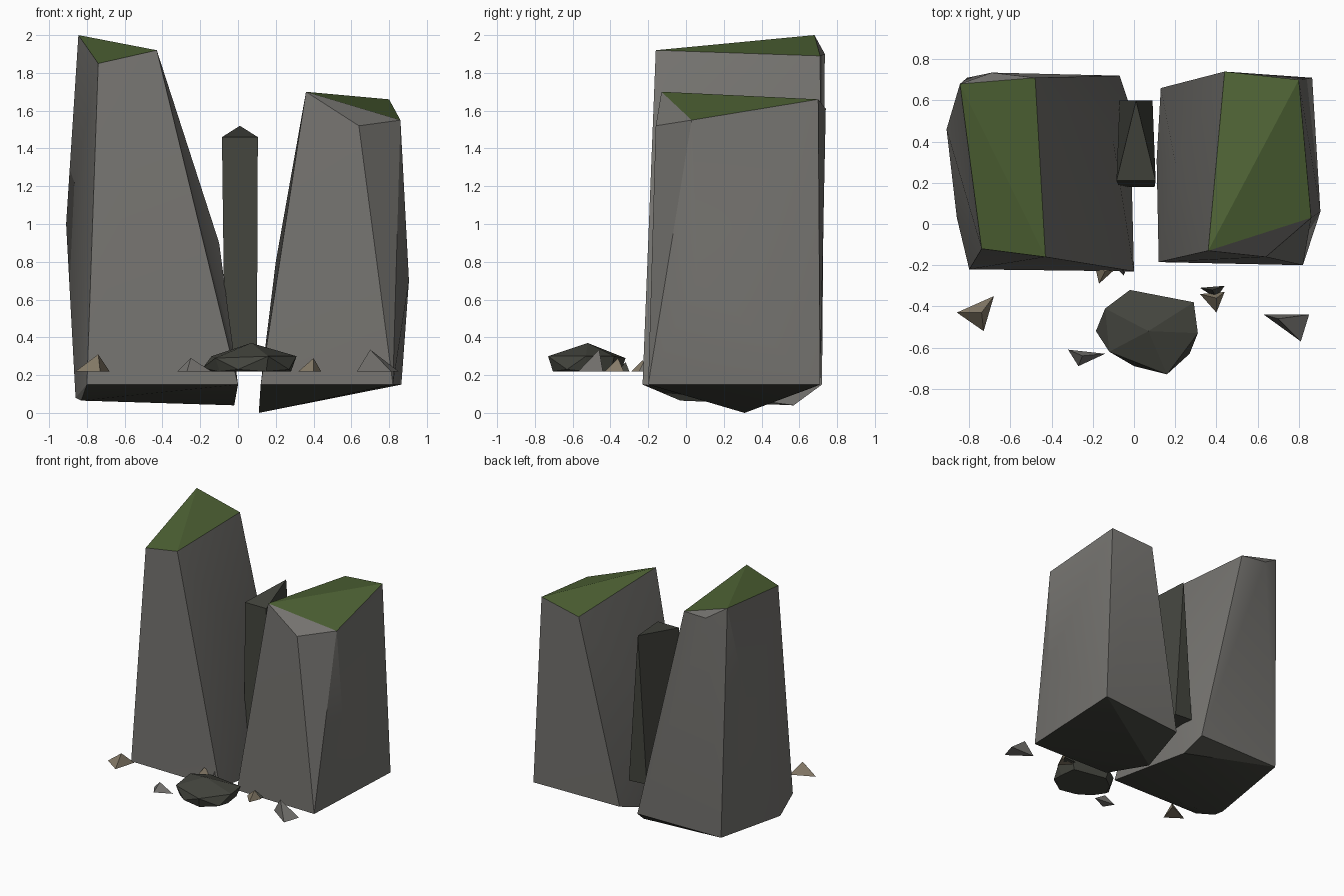
import bpy, bmesh


def mat(name, rgb):
    m = bpy.data.materials.new(name)
    m.diffuse_color = (*rgb, 1)
    return m


ROCK = mat("grey rock", (0.178, 0.173, 0.161))
MOSS = mat("moss green", (0.077, 0.124, 0.035))
DARK = mat("dark rock", (0.057, 0.059, 0.048))
TAN = mat("tan stone", (0.24, 0.20, 0.14))


def hull(name, points, mats, smooth=True):
    """Convex stone around corner points; tops get the 2nd material, undersides the 3rd."""
    bm = bmesh.new()
    for p in points:
        bm.verts.new(p)
    bmesh.ops.convex_hull(bm, input=bm.verts[:])
    loose = [v for v in bm.verts if not v.link_faces]
    bmesh.ops.delete(bm, geom=loose, context='VERTS')
    bmesh.ops.recalc_face_normals(bm, faces=bm.faces[:])
    for f in bm.faces:
        f.normal_update()
        if len(mats) > 1:
            if f.normal.z > 0.82:
                f.material_index = 1
            elif f.normal.z < -0.6:
                f.material_index = 2
    me = bpy.data.meshes.new(name)
    bm.to_mesh(me)
    bm.free()
    for m in mats:
        me.materials.append(m)
    ob = bpy.data.objects.new(name, me)
    bpy.context.collection.objects.link(ob)
    if smooth:
        bpy.ops.object.select_all(action='DESELECT')
        ob.select_set(True)
        bpy.context.view_layer.objects.active = ob
        bpy.ops.object.shade_smooth_by_angle(angle=0.4)
    return ob


# Tall pillar on the left: mossy top, bulging sides, chipped dark base
hull("tall_pillar", [
    (-0.845, 0.68, 2.0), (-0.74, -0.12, 1.85), (-0.43, -0.16, 1.92),
    (-0.48, 0.71, 1.89), (-0.69, 0.735, 1.90),
    (-0.91, 0.46, 1.0), (-0.10, 0.40, 0.9),
    (-0.80, -0.22, 0.15), (0.0, -0.23, 0.15), (-0.07, 0.72, 0.15),
    (-0.81, 0.71, 0.15), (-0.86, 0.03, 0.08), (-0.83, -0.03, 0.065),
    (-0.02, 0.57, 0.04)], [ROCK, MOSS, DARK])

# Shorter pillar on the right
hull("short_pillar", [
    (0.36, -0.13, 1.70), (0.86, 0.03, 1.55), (0.80, 0.70, 1.66),
    (0.44, 0.74, 1.61), (0.64, -0.16, 1.52),
    (0.905, 0.06, 0.7), (0.20, 0.30, 0.8),
    (0.12, -0.185, 0.15), (0.82, -0.20, 0.15), (0.865, 0.71, 0.15),
    (0.13, 0.66, 0.13), (0.11, 0.31, 0.0)], [ROCK, MOSS, DARK])

# Thin dark slab in the gap
hull("middle_slab", [
    (0.01, 0.60, 1.52), (-0.085, 0.21, 1.46), (0.105, 0.21, 1.46),
    (-0.07, 0.60, 0.34), (0.09, 0.60, 0.33),
    (-0.07, 0.18, 0.30), (0.10, 0.18, 0.30)], [DARK], False)

# Boulder in front: rim, apex and flat underside
rim = [(-0.02, -0.32, 0.29), (0.29, -0.38, 0.30), (0.31, -0.53, 0.30),
       (0.27, -0.63, 0.23), (0.16, -0.73, 0.30), (0.0, -0.69, 0.23),
       (-0.12, -0.62, 0.29), (-0.185, -0.52, 0.24), (-0.14, -0.41, 0.30)]
cx, cy = 0.07, -0.52
base = [(cx + (x - cx) * 0.88, cy + (y - cy) * 0.88, 0.22) for x, y, z in rim]
hull("boulder", rim + base + [(cx, cy, 0.37)], [DARK], False)

# Small three-sided chips: base triangle, apex, material
chips = [
    ([(-0.86, -0.43), (-0.68, -0.35), (-0.73, -0.52)], (-0.74, -0.43, 0.31), TAN),
    ([(-0.32, -0.61), (-0.14, -0.63), (-0.27, -0.69)], (-0.25, -0.64, 0.29), ROCK),
    ([(0.63, -0.44), (0.85, -0.44), (0.81, -0.57)], (0.70, -0.46, 0.335), ROCK),
    ([(0.32, -0.34), (0.44, -0.33), (0.40, -0.43)], (0.40, -0.36, 0.29), TAN),
    ([(0.32, -0.31), (0.44, -0.30), (0.40, -0.36)], (0.38, -0.32, 0.27), DARK),
    ([(-0.19, -0.20), (-0.17, -0.29), (-0.07, -0.20)], (-0.14, -0.23, 0.28), TAN),
    ([(-0.10, -0.20), (-0.05, -0.25), (-0.03, -0.20)], (-0.05, -0.22, 0.28), ROCK),
]
for i, (tri, apex, m) in enumerate(chips):
    hull(f"stone_chip_{i + 1}", [(x, y, 0.22) for x, y in tri] + [apex], [m], False)
